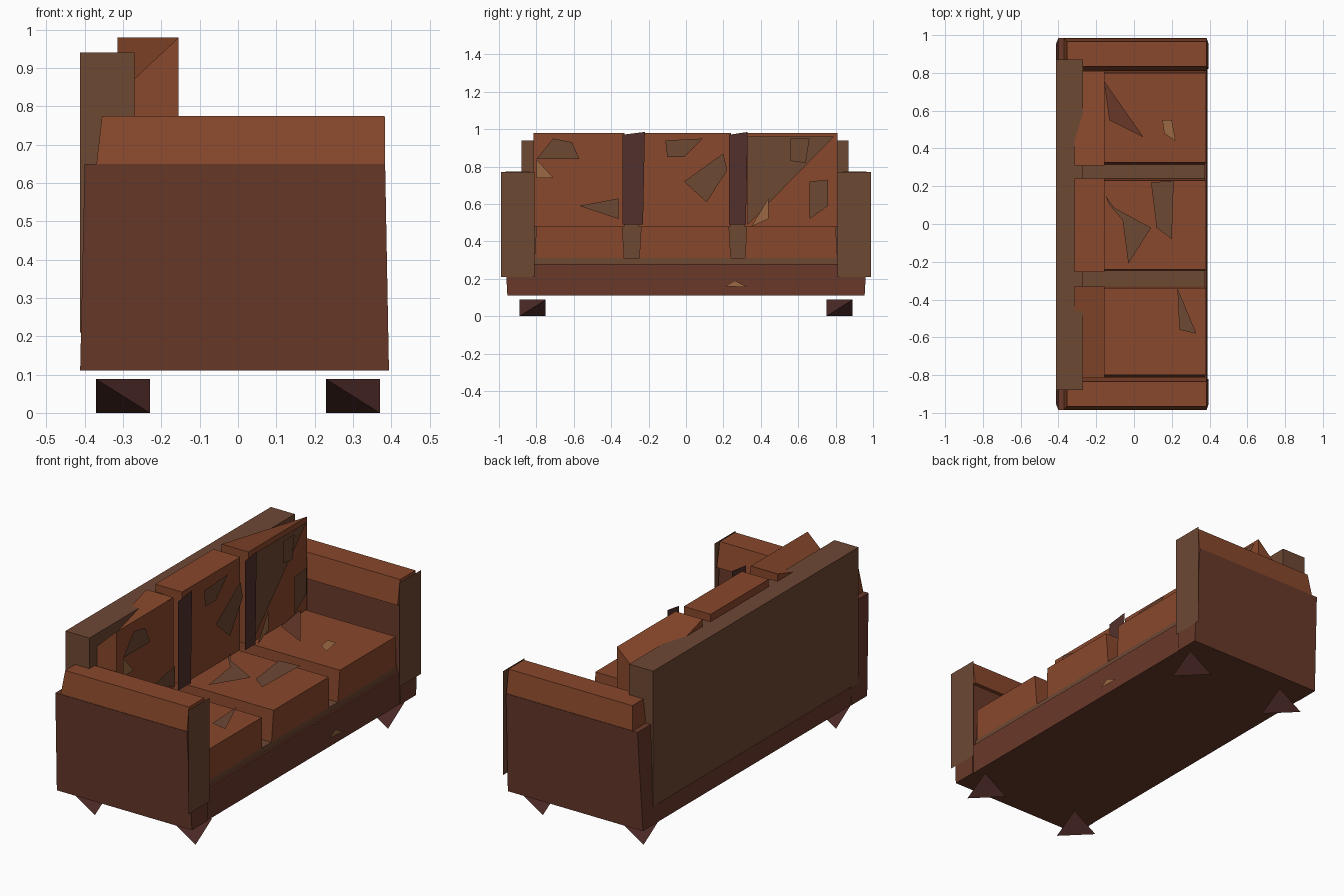
import bpy

def material(name, r, g, b):
    m = bpy.data.materials.new(name)
    m.diffuse_color = (r, g, b, 1)
    return m

LEATHER = material("leather", 0.25, 0.065, 0.025)
FRAME = material("dark_leather", 0.14, 0.04, 0.022)
PANEL = material("brown_panel", 0.155, 0.065, 0.034)
SEAM = material("seam", 0.085, 0.03, 0.025)
LEG = material("leg_wood", 0.07, 0.022, 0.02)
TAN = material("tan_patch", 0.33, 0.14, 0.055)

def mesh(name, verts, faces, mat):
    me = bpy.data.meshes.new(name)
    me.from_pydata(verts, [], faces)
    me.materials.append(mat)
    ob = bpy.data.objects.new(name, me)
    bpy.context.collection.objects.link(ob)
    return ob

BOX = [(0, 3, 2, 1), (4, 5, 6, 7), (0, 1, 5, 4), (1, 2, 6, 5), (2, 3, 7, 6), (3, 0, 4, 7)]

def ring(x0, x1, y0, y1, z):
    return [(x0, y0, z), (x1, y0, z), (x1, y1, z), (x0, y1, z)]

def block(name, bottom, top, mat):
    """Block lofted between two rectangles (x0, x1, y0, y1, z)."""
    return mesh(name, ring(*bottom) + ring(*top), BOX, mat)

def box(name, x0, x1, y0, y1, z0, z1, mat):
    return block(name, (x0, x1, y0, y1, z0), (x0, x1, y0, y1, z1), mat)

# base, seat deck and back board
block("base", (-0.41, 0.39, -0.95, 0.95, 0.11), (-0.405, 0.385, -0.96, 0.96, 0.28), FRAME)
box("seat_deck", -0.40, 0.375, -0.82, 0.82, 0.28, 0.31, PANEL)
box("back_board", -0.413, -0.27, -0.88, 0.87, 0.21, 0.94, PANEL)

# arms with padded tops and flat front panels
for side, s in (("left", -1), ("right", 1)):
    def span(a, b):
        return (a, b) if s > 0 else (-b, -a)
    block(side + "_arm", (-0.412, 0.394, *span(0.82, 0.955), 0.11),
          (-0.40, 0.384, *span(0.83, 0.985), 0.65), FRAME)
    block(side + "_arm_pad", (-0.37, 0.384, *span(0.81, 0.983), 0.645),
          (-0.355, 0.383, *span(0.835, 0.965), 0.775), LEATHER)
    y0, y1 = span(0.81, 0.99)
    mesh(side + "_arm_front_panel",
         [(0.397, y0, 0.21), (0.397, y1, 0.21), (0.397, y1, 0.77), (0.397, y0, 0.77)],
         [(0, 1, 2, 3)], PANEL)

# three seat cushions and three back cushions
for i, (y0, y1) in enumerate([(-0.81, -0.33), (-0.25, 0.24), (0.315, 0.81)]):
    block(f"seat_cushion_{i + 1}", (-0.27, 0.375, y0, y1, 0.31),
          (-0.27, 0.38, y0 + 0.01, y1 - 0.01, 0.48), LEATHER)
    back = box(f"back_cushion_{i + 1}", -0.315, -0.155, y0 - 0.005, y1, 0.48, 0.98, LEATHER)
    # outer rear corners sag on the end cushions
    if i == 0:
        back.data.vertices[4].co.z = 0.83
    if i == 2:
        back.data.vertices[7].co.z = 0.83

# seam strips between the back cushions
for n, y0, y1 in ((1, -0.34, -0.22), (2, 0.23, 0.33)):
    mesh(f"back_seam_{n}", [(-0.12, y0, 0.49), (-0.12, y1 - 0.01, 0.49),
                            (-0.12, y1, 0.985), (-0.12, y0, 0.97)], [(0, 1, 2, 3)], SEAM)

# tetrahedral feet
for ex in (-1, 1):
    for ey in (-1, 1):
        x, y, r = 0.30 * ex, 0.82 * ey, 0.07
        mesh("foot", [(x + r, y + r, 0.088), (x - r, y - r, 0.088), (x + r, y - r, 0), (x - r, y + r, 0)],
             [(0, 1, 2), (0, 3, 1), (0, 2, 3), (1, 3, 2)], LEG)

# worn patches on the back cushions, given as (y, z)
back_patches = [
    (PANEL, [(0.33, 0.49), (0.79, 0.96), (0.33, 0.96)], -0.145),
    (PANEL, [(-0.80, 0.84), (-0.57, 0.84), (-0.61, 0.93), (-0.71, 0.95)], -0.125),
    (TAN, [(-0.80, 0.74), (-0.71, 0.74), (-0.80, 0.84)], -0.125),
    (PANEL, [(-0.57, 0.59), (-0.36, 0.52), (-0.36, 0.63)], -0.125),
    (PANEL, [(-0.10, 0.85), (-0.01, 0.85), (0.09, 0.95), (-0.11, 0.94)], -0.125),
    (PANEL, [(-0.01, 0.72), (0.11, 0.61), (0.22, 0.78), (0.20, 0.87)], -0.125),
    (PANEL, [(0.56, 0.83), (0.64, 0.82), (0.66, 0.95), (0.56, 0.95)], -0.125),
    (PANEL, [(0.66, 0.52), (0.76, 0.59), (0.76, 0.73), (0.66, 0.72)], -0.125),
    (TAN, [(0.35, 0.48), (0.44, 0.52), (0.44, 0.63)], -0.125),
    (TAN, [(0.21, 0.16), (0.33, 0.155), (0.26, 0.19)], 0.398),
]
for mat, pts, x in back_patches:
    mesh("upright_patch", [(x, y, z) for y, z in pts], [tuple(range(len(pts)))], mat)

# worn patches on the seat, given as (x, y)
seat_patches = [
    (FRAME, [(-0.16, 0.76), (-0.13, 0.55), (0.05, 0.46)]),
    (TAN, [(0.15, 0.55), (0.16, 0.48), (0.22, 0.44), (0.20, 0.55)]),
    (PANEL, [(-0.15, 0.15), (-0.06, 0.02), (-0.03, -0.21), (0.09, -0.02), (-0.13, 0.10)]),
    (PANEL, [(0.09, 0.22), (0.12, -0.02), (0.20, -0.08), (0.21, 0.23)]),
    (PANEL, [(0.23, -0.34), (0.24, -0.56), (0.33, -0.58)]),
]
for mat, pts in seat_patches:
    mesh("seat_patch", [(x, y, 0.495) for x, y in pts], [tuple(range(len(pts)))], mat)
